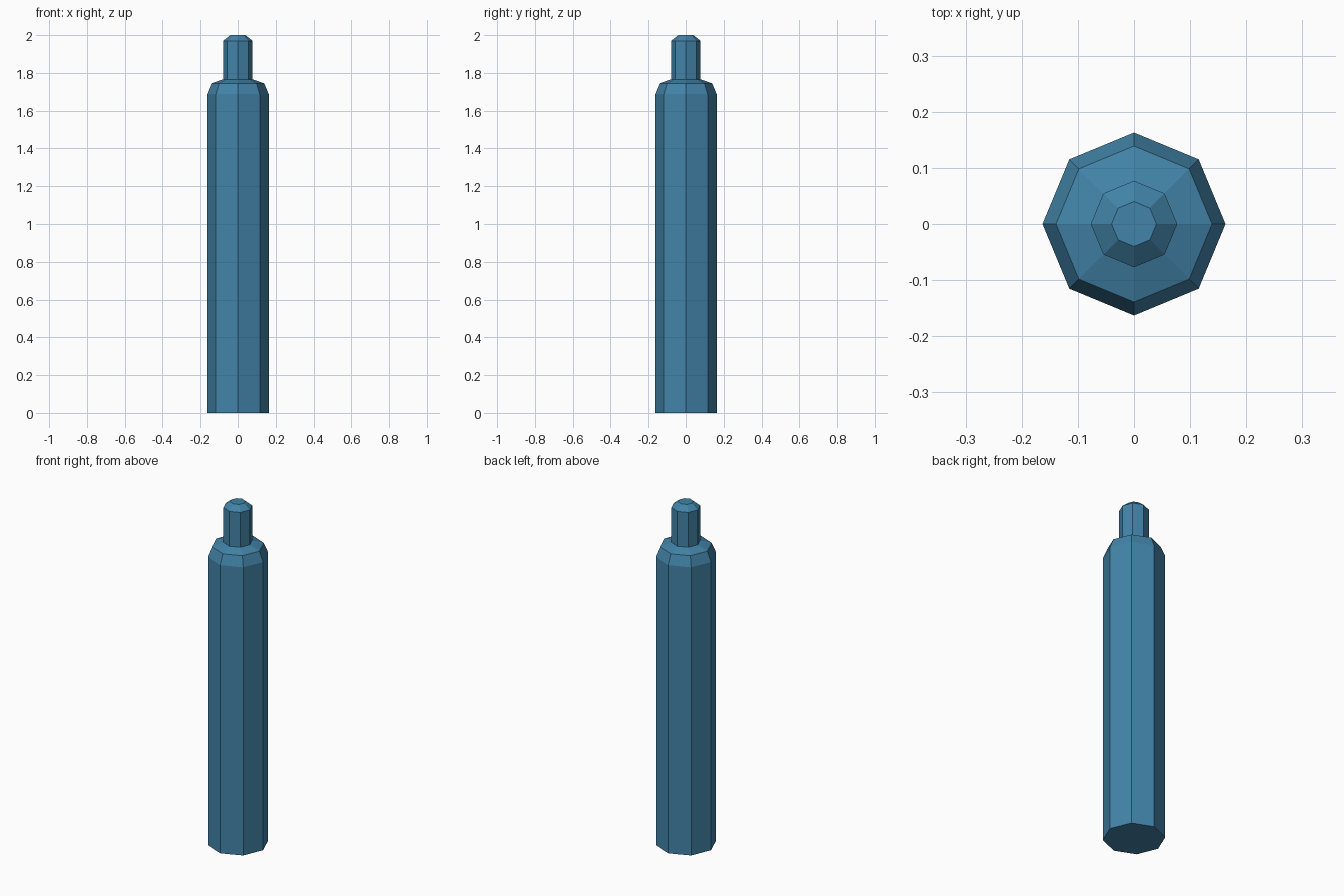
import bpy, bmesh, math

if "Cube" in bpy.data.objects:
    bpy.data.objects.remove(bpy.data.objects["Cube"])

SIDES = 8

paint = bpy.data.materials.new("steel blue")
paint.diffuse_color = (0.055, 0.228, 0.392, 1.0)
paint.use_nodes = True
paint.node_tree.nodes["Principled BSDF"].inputs["Base Color"].default_value = paint.diffuse_color


def lathe(name, profile, material):
    """Spin a (radius, height) profile into a capped, faceted solid."""
    bm = bmesh.new()
    rings = []
    for r, z in profile:
        rings.append([bm.verts.new((r * math.cos(2 * math.pi * i / SIDES),
                                    r * math.sin(2 * math.pi * i / SIDES), z))
                      for i in range(SIDES)])
    for low, high in zip(rings, rings[1:]):
        for i in range(SIDES):
            j = (i + 1) % SIDES
            bm.faces.new((low[i], low[j], high[j], high[i]))
    bm.faces.new(rings[0][::-1])
    bm.faces.new(rings[-1])
    bmesh.ops.recalc_face_normals(bm, faces=bm.faces)
    mesh = bpy.data.meshes.new(name)
    bm.to_mesh(mesh)
    bm.free()
    mesh.materials.append(material)
    obj = bpy.data.objects.new(name, mesh)
    bpy.context.collection.objects.link(obj)
    return obj


# Straight body, sloped shoulder, narrow neck and chamfered cap
lathe("gas_cylinder", [
    (0.163, 0.0), (0.163, 1.688),
    (0.139, 1.745), (0.077, 1.766),
    (0.077, 1.97), (0.04, 2.0),
], paint)
